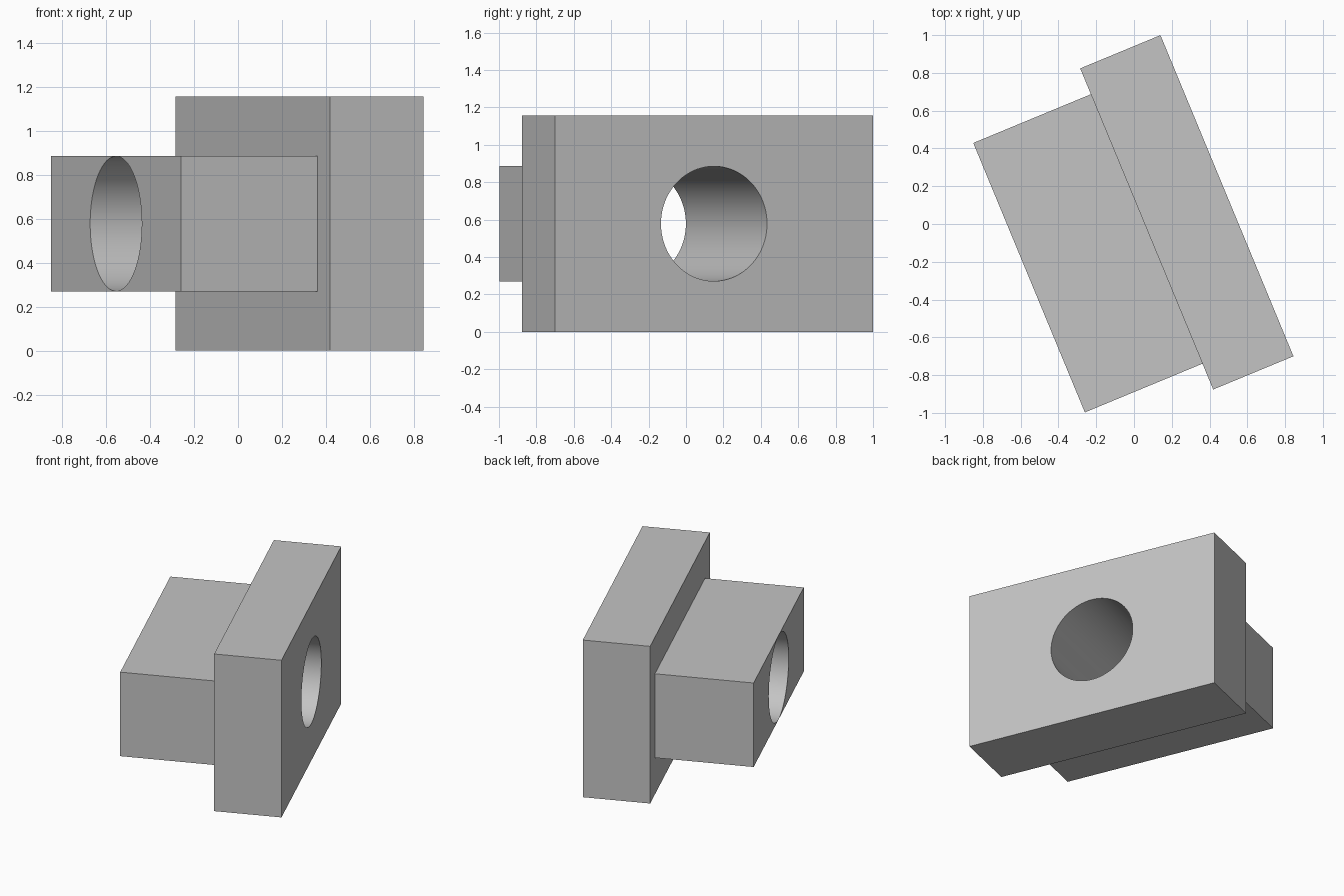
import bpy
from math import radians
from mathutils import Matrix

if "Cube" in bpy.data.objects:
    bpy.data.objects.remove(bpy.data.objects["Cube"], do_unlink=True)

TURN = Matrix.Rotation(radians(22.5), 4, "Z")   # the whole bracket is turned about z
MID_Y, MID_Z = -0.05, 0.578                     # shared centre line of the bore

grey = bpy.data.materials.new("plain grey")
grey.use_nodes = True
colour = (0.55, 0.55, 0.55, 1)
grey.diffuse_color = colour
grey.node_tree.nodes["Principled BSDF"].inputs["Base Color"].default_value = colour

# Round cutter along the bracket's local x axis
bpy.ops.mesh.primitive_cylinder_add(vertices=96, radius=0.307, depth=3)
cutter = bpy.context.object
cutter.name = "bore_cutter"
cutter.hide_render = True
cutter.matrix_world = (TURN @ Matrix.Translation((0, MID_Y, MID_Z))
                       @ Matrix.Rotation(radians(90), 4, "Y"))


def bored_box(name, x0, x1, length, height):
    """Box between two local x positions, with the bore cut through it."""
    bpy.ops.mesh.primitive_cube_add(size=1)
    box = bpy.context.object
    box.name = name
    box.data.transform(Matrix.Diagonal((x1 - x0, length, height, 1)))
    box.matrix_world = TURN @ Matrix.Translation(((x0 + x1) / 2, MID_Y, MID_Z))
    box.data.materials.append(grey)
    cut = box.modifiers.new("bore", "BOOLEAN")
    cut.operation = "DIFFERENCE"
    cut.solver = "EXACT"
    cut.object = cutter
    bpy.context.view_layer.update()
    bpy.ops.object.modifier_apply(modifier=cut.name)
    bpy.ops.object.shade_smooth_by_angle(angle=radians(30))
    return box


# Tall plate and the lower block behind it
bored_box("face_plate", 0.052, 0.512, 1.84, 1.156)
bored_box("rear_block", -0.622, 0.052, 1.544, 0.618)

bpy.data.objects.remove(cutter, do_unlink=True)
